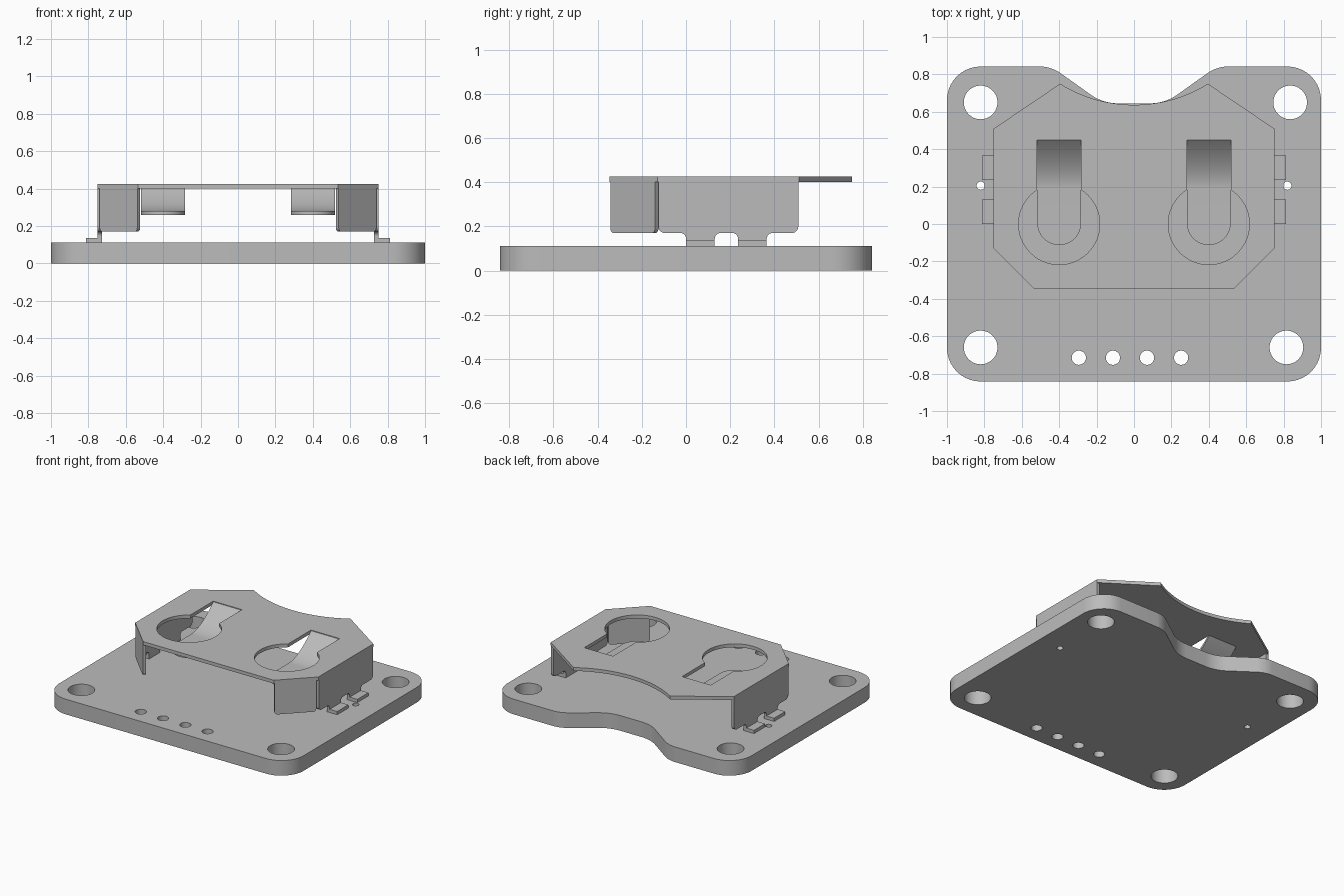
import bpy, bmesh
from math import sin, cos, pi, tan, asin
from mathutils import Matrix, Vector

if "Cube" in bpy.data.objects:
    bpy.data.objects.remove(bpy.data.objects["Cube"])

grey = bpy.data.materials.new("plain grey")
grey.use_nodes = True
COLOUR = (0.5, 0.5, 0.5, 1)
grey.diffuse_color = COLOUR
grey.node_tree.nodes["Principled BSDF"].inputs["Base Color"].default_value = COLOUR


def arc(cx, cy, r, a0, a1, n):
    return [(cx + r * cos(a0 + (a1 - a0) * i / n), cy + r * sin(a0 + (a1 - a0) * i / n))
            for i in range(n + 1)]


def circle(cx, cy, r, n=48):
    return arc(cx, cy, r, 0, 2 * pi, n)[:-1]


def rounded(corners, n=10):
    """Polygon from (x, y, radius) corners, each corner filleted."""
    out = []
    for i, (x, y, r) in enumerate(corners):
        p = Vector((x, y))
        if r == 0:
            out.append((x, y))
            continue
        a = (Vector(corners[i - 1][:2]) - p).normalized()
        b = (Vector(corners[(i + 1) % len(corners)][:2]) - p).normalized()
        half = a.angle(b) / 2
        centre = p + (a + b).normalized() * (r / sin(half))
        start, end = p + a * (r / tan(half)) - centre, p + b * (r / tan(half)) - centre
        sweep = start.angle(end)
        for k in range(n + 1):
            t = k / n
            v = (start * sin((1 - t) * sweep) + end * sin(t * sweep)) / sin(sweep)
            out.append(tuple(centre + v))
    return out


def finish(name, bm, matrix):
    bmesh.ops.remove_doubles(bm, verts=bm.verts, dist=0.0002)
    bm.transform(matrix)
    bmesh.ops.recalc_face_normals(bm, faces=bm.faces)
    mesh = bpy.data.meshes.new(name)
    bm.to_mesh(mesh)
    bm.free()
    mesh.materials.append(grey)
    obj = bpy.data.objects.new(name, mesh)
    bpy.context.collection.objects.link(obj)
    bpy.ops.object.select_all(action='DESELECT')
    obj.select_set(True)
    bpy.context.view_layer.objects.active = obj
    bpy.ops.object.shade_smooth_by_angle(angle=0.5)
    return obj


def plate(name, loops, low, high, matrix=Matrix()):
    """Filled outline with holes, extruded from low to high."""
    curve = bpy.data.curves.new(name, 'CURVE')
    curve.dimensions, curve.fill_mode = '2D', 'BOTH'
    curve.extrude = (high - low) / 2
    for loop in loops:
        spline = curve.splines.new('POLY')
        spline.points.add(len(loop) - 1)
        for point, (x, y) in zip(spline.points, loop):
            point.co = (x, y, 0, 1)
        spline.use_cyclic_u = True
    temp = bpy.data.objects.new(name + " outline", curve)
    bpy.context.collection.objects.link(temp)
    mesh = temp.evaluated_get(bpy.context.evaluated_depsgraph_get()).to_mesh()
    bm = bmesh.new()
    bm.from_mesh(mesh)
    bpy.data.objects.remove(temp)
    return finish(name, bm, matrix @ Matrix.Translation((0, 0, (low + high) / 2)))


def mirrored(corners):
    return corners + [(-c[0],) + tuple(c[1:]) for c in reversed(corners)]


# Circuit board with notch, mounting holes, pin holes and locating holes
board = mirrored([(0.166, 0.645, 0.25), (0.443, 0.842, 0.19),
                  (1, 0.842, 0.18), (1, -0.842, 0.18)])
holes = [circle(x, y, 0.09) for x, y in
         ((-0.82, 0.65), (0.835, 0.65), (-0.82, -0.66), (0.815, -0.66))]
holes += [circle(-0.295 + 0.1823 * i, -0.715, 0.038, 32) for i in range(4)]
holes += [circle(s * 0.82, 0.205, 0.022, 24) for s in (-1, 1)]
plate("circuit_board", [rounded(board)] + holes, 0, 0.112)

# Holder top with concave back edge and two keyhole openings
TOP, BASE = 0.425, 0.17
sweep = asin(0.395 / 0.747)
back = arc(0, 1.384, 0.747, -pi / 2 + sweep, -pi / 2 - sweep, 32)
outline = back + [(-0.75, 0.51), (-0.75, -0.13), (-0.535, -0.345),
                  (0.535, -0.345), (0.75, -0.13), (0.75, 0.51)]
W, R = 0.1175, 0.217
neck = asin(W / R)
keyholes = []
for s in (-1, 1):
    ring = arc(s * 0.4, 0, R, pi / 2 + neck, 2.5 * pi - neck, 48)
    keyholes.append(ring + [(s * 0.4 + W, 0.45), (s * 0.4 - W, 0.45)])
plate("holder_top", [outline] + keyholes, 0.4, TOP)

# Wall outline: along y and up z, with two legs
side = [(-0.125, TOP - 0.005, 0), (-0.125, BASE, 0.03)]
for y0, y1 in ((0, 0.13), (0.235, 0.365)):
    side += [(y0, BASE, 0.025), (y0, 0.112, 0), (y1, 0.112, 0), (y1, BASE, 0.025)]
side += [(0.508, BASE, 0.03), (0.508, TOP - 0.005, 0)]
length = 0.215 * 2 ** 0.5
corner = [(0.005, TOP - 0.005, 0), (0.005, BASE, 0.02),
          (length - 0.015, BASE, 0.02), (length - 0.015, TOP - 0.005, 0)]

for s, label in ((1, "left"), (-1, "right")):
    flip = Matrix.Diagonal((s, 1, 1, 1))
    upright = Matrix(((0, 0, 1, 0), (1, 0, 0, 0), (0, 1, 0, 0), (0, 0, 0, 1)))
    plate(label + "_side_wall", [rounded(side, 6)], 0.728, 0.75, flip @ upright)

    # Angled front wall
    turn = Matrix.Translation((0.535, -0.345, 0)) @ Matrix.Rotation(-pi / 4, 4, 'Z')
    plate(label + "_front_wall", [rounded(corner, 6)], -0.022, 0, flip @ turn @ upright)

    # Solder feet
    for i, y in enumerate((0, 0.235)):
        foot = [(0.73, y), (0.812, y), (0.812, y + 0.13), (0.73, y + 0.13)]
        plate(f"{label}_foot_{i + 1}", [foot], 0.112, 0.136, flip)

    # Spring tongue: rounded tip, flat pad, then a curve up to the holder top
    stations = [(0.005 - W * cos(a), 0.28, W * sin(a))
                for a in (pi / 2 * (k + 0.15) / 12.15 for k in range(13))]
    stations += [(0.19 + 0.26 * t, 0.28 + 0.14 * t ** 1.8, W)
                 for t in (k / 16 for k in range(17))]
    bm = bmesh.new()
    rows = [[bm.verts.new((0.4 + e * w, y, z - d)) for e, d in
             ((-1, 0), (1, 0), (1, 0.02), (-1, 0.02))] for y, z, w in stations]
    for a, b in zip(rows, rows[1:]):
        for k in range(4):
            bm.faces.new((a[k], a[k - 1], b[k - 1], b[k]))
    bm.faces.new(rows[0])
    bm.faces.new(rows[-1])
    finish(label + "_spring_tongue", bm, flip)
